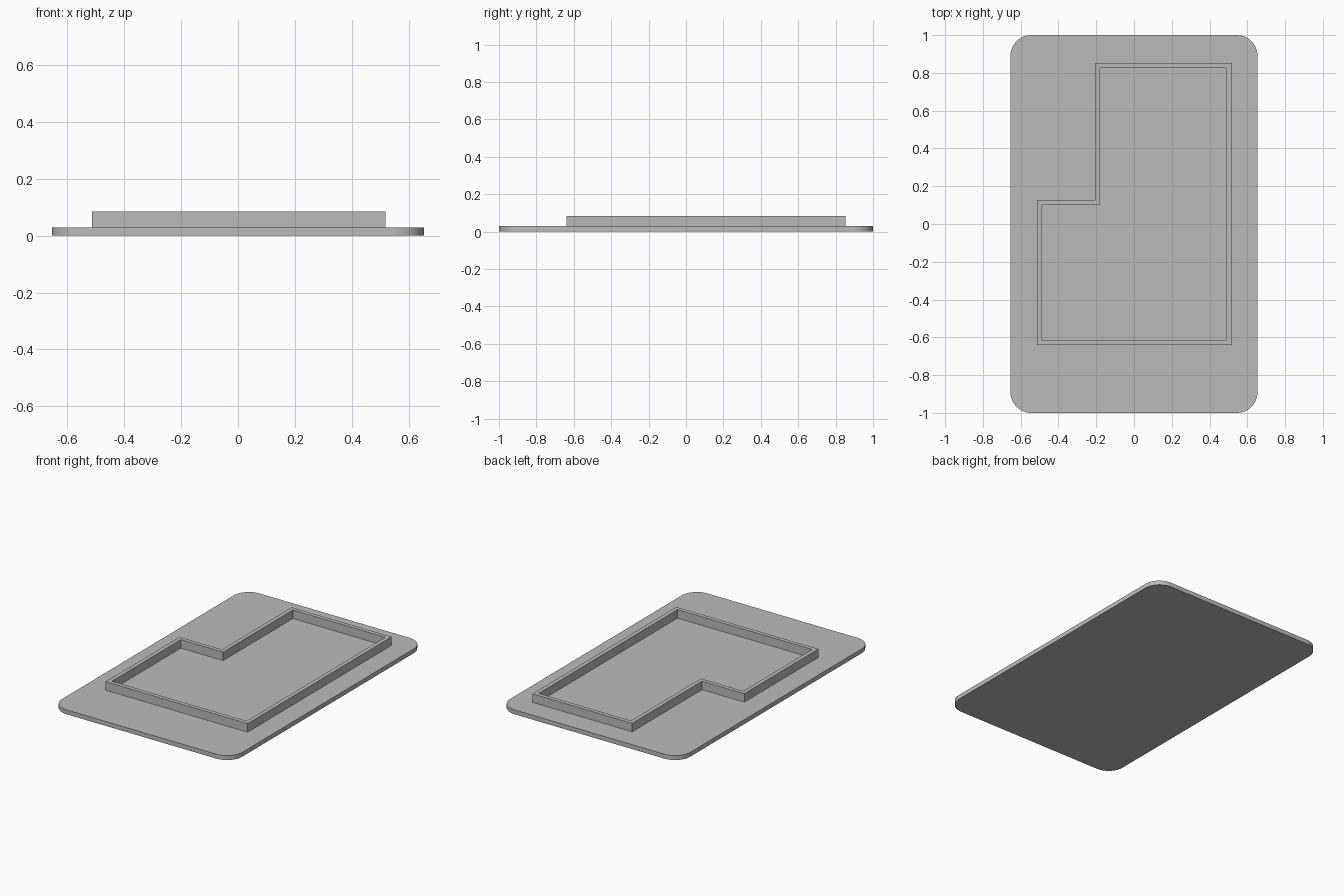
import bpy
import bmesh
from math import cos, sin, radians

cube = bpy.data.objects.get("Cube")
if cube:
    bpy.data.objects.remove(cube, do_unlink=True)

GREY = (0.5, 0.5, 0.5, 1.0)
mat = bpy.data.materials.new("plain grey")
mat.use_nodes = True
mat.diffuse_color = GREY
bsdf = next(n for n in mat.node_tree.nodes if n.type == "BSDF_PRINCIPLED")
bsdf.inputs["Base Color"].default_value = GREY

HALF_X, HALF_Y, RADIUS = 0.654, 1.0, 0.11
PLATE_TOP, WALL_TOP, WALL = 0.029, 0.085, 0.027


def finish(bm, name):
    bmesh.ops.recalc_face_normals(bm, faces=bm.faces)
    mesh = bpy.data.meshes.new(name)
    bm.to_mesh(mesh)
    bm.free()
    mesh.materials.append(mat)
    obj = bpy.data.objects.new(name, mesh)
    bpy.context.collection.objects.link(obj)
    return obj


# Base plate: rounded rectangle, extruded upward
outline = []
for i, (sx, sy) in enumerate([(1, 1), (-1, 1), (-1, -1), (1, -1)]):
    for step in range(13):
        a = radians(90 * i + 7.5 * step)
        outline.append((sx * (HALF_X - RADIUS) + RADIUS * cos(a),
                        sy * (HALF_Y - RADIUS) + RADIUS * sin(a)))
bm = bmesh.new()
face = bm.faces.new([bm.verts.new((x, y, 0)) for x, y in outline])
ext = bmesh.ops.extrude_face_region(bm, geom=[face], use_keep_orig=True)
top = [v for v in ext["geom"] if isinstance(v, bmesh.types.BMVert)]
bmesh.ops.translate(bm, verts=top, vec=(0, 0, PLATE_TOP))
plate = finish(bm, "base_plate")
bpy.context.view_layer.objects.active = plate
plate.select_set(True)
bpy.ops.object.shade_smooth_by_angle(angle=radians(30))
plate.select_set(False)

# Rim wall: L-shaped loop, counter-clockwise, offset inward by the thickness
outer = [(-0.513, -0.64), (0.518, -0.64), (0.518, 0.852),
         (-0.206, 0.852), (-0.206, 0.128), (-0.513, 0.128)]
inset = [(1, 1), (-1, 1), (-1, -1), (1, -1), (1, -1), (1, -1)]
inner = [(x + dx * WALL, y + dy * WALL) for (x, y), (dx, dy) in zip(outer, inset)]

bm = bmesh.new()
rings = [[bm.verts.new((x, y, z)) for x, y in loop]
         for loop, z in [(outer, PLATE_TOP), (outer, WALL_TOP),
                         (inner, WALL_TOP), (inner, PLATE_TOP)]]
for r in range(3):
    a, b = rings[r], rings[r + 1]
    for i in range(len(outer)):
        j = (i + 1) % len(outer)
        bm.faces.new((a[i], a[j], b[j], b[i]))
finish(bm, "rim_wall")
